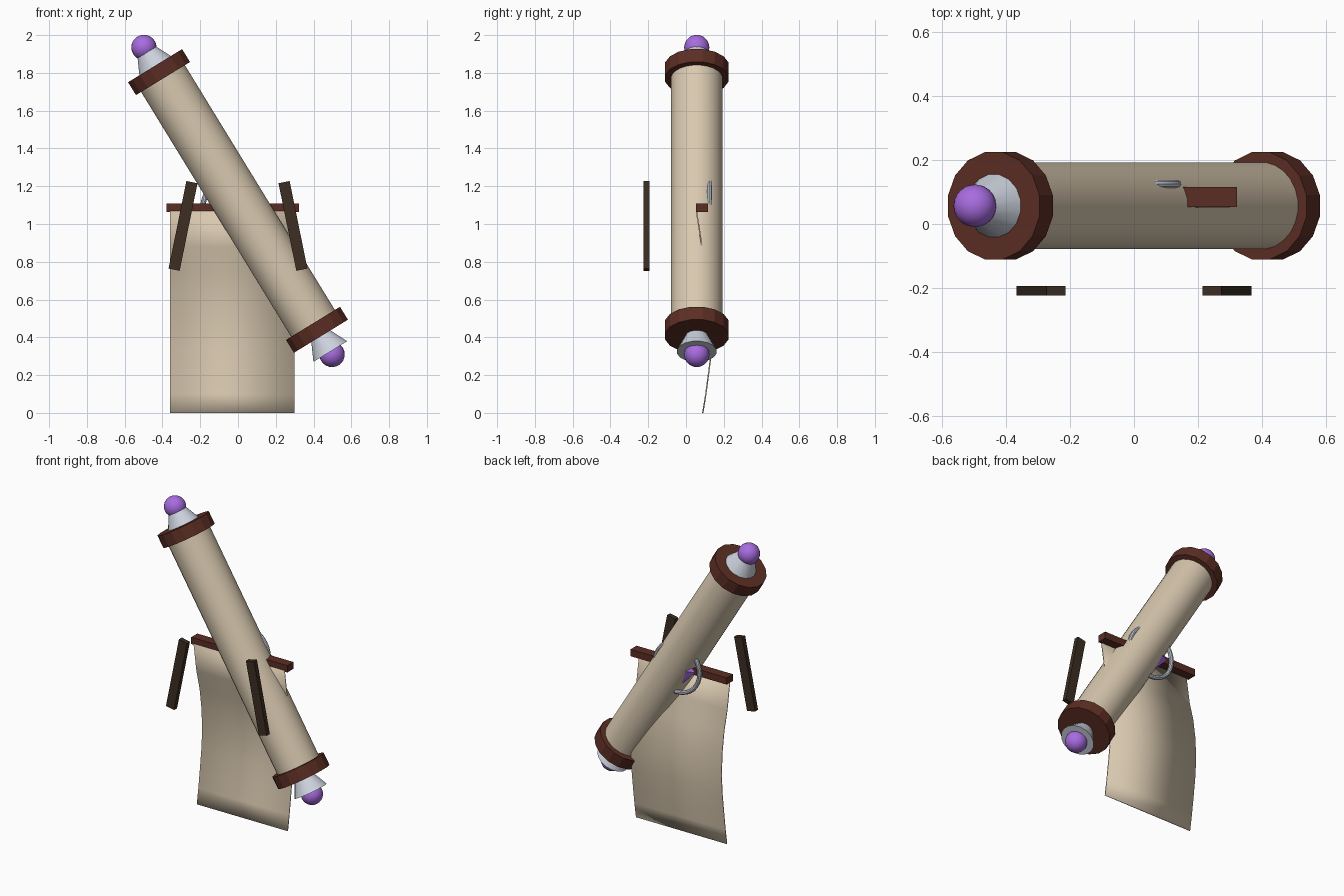
import bpy, bmesh
from math import radians, pi
from mathutils import Matrix, Vector

cube = bpy.data.objects.get("Cube")
if cube:
    bpy.data.objects.remove(cube, do_unlink=True)


def material(name, rgb):
    m = bpy.data.materials.new(name)
    m.use_nodes = True
    col = (*rgb, 1)
    m.diffuse_color = col
    m.node_tree.nodes["Principled BSDF"].inputs["Base Color"].default_value = col
    return m


parchment = material("parchment", (0.69, 0.58, 0.43))
red_wood = material("red_brown_wood", (0.105, 0.027, 0.017))
dark_wood = material("dark_wood", (0.045, 0.027, 0.016))
silver = material("silver", (0.60, 0.64, 0.72))
purple = material("purple_gem", (0.39, 0.15, 0.74))

# Frame of the tilted scroll: local z runs along the roller
SCROLL = Matrix.Translation((0, 0.057, 1.122)) @ Matrix.Rotation(radians(-31.5), 4, 'Y')


def finish(name, mat, smooth):
    ob = bpy.context.object
    ob.name = name
    ob.data.materials.append(mat)
    if smooth:
        bpy.ops.object.shade_smooth_by_angle(angle=radians(35))
    return ob


def frustum(name, low, high, r_low, r_high, sides, mat, smooth=True):
    bpy.ops.mesh.primitive_cone_add(vertices=sides, radius1=r_low, radius2=r_high, depth=high - low)
    ob = finish(name, mat, smooth)
    ob.matrix_world = SCROLL @ Matrix.Translation((0, 0, (low + high) / 2)) @ Matrix.Rotation(pi / sides, 4, 'Z')
    return ob


def box(name, centre, size, tilt, mat):
    bpy.ops.mesh.primitive_cube_add(size=1)
    ob = finish(name, mat, False)
    ob.data.transform(Matrix.Diagonal((*size, 1)))
    ob.matrix_world = Matrix.Translation(centre) @ Matrix.Rotation(tilt, 4, 'Y')
    return ob


# Rolled parchment
frustum("scroll_roll", -0.80, 0.80, 0.137, 0.137, 24, parchment)

# Collars, finials and knobs at both ends
for end, t in (("top", 1), ("bottom", -1)):
    mid = 0.80 * t
    frustum(end + "_collar", mid - 0.04, mid + 0.04, 0.171, 0.171, 16, red_wood, False)
    mid = 0.88 * t
    frustum(end + "_finial", mid - 0.055, mid + 0.055, 0.107, 0.053, 16, silver)
    bpy.ops.mesh.primitive_uv_sphere_add(segments=20, ring_count=12, radius=0.067)
    finish(end + "_knob", purple, True).matrix_world = SCROLL @ Matrix.Translation((0, 0, 0.953 * t))

# Bar holding the hanging sheet
box("hanging_bar", (-0.028, 0.085, 1.085), (0.70, 0.063, 0.045), 0, red_wood)

# Hanging sheet: a curved profile extruded sideways
profile = [(0.055, 1.07), (0.085, 0.88), (0.118, 0.75), (0.137, 0.62),
           (0.145, 0.47), (0.136, 0.34), (0.121, 0.22), (0.105, 0.10), (0.089, 0)]
bm = bmesh.new()
columns = [[bm.verts.new((x, y, z)) for y, z in profile] for x in (-0.36, 0.30)]
for i in range(len(profile) - 1):
    a, b = columns
    bm.faces.new((a[i], a[i + 1], b[i + 1], b[i]))
mesh = bpy.data.meshes.new("hanging_sheet")
bm.to_mesh(mesh)
bm.free()
sheet = bpy.data.objects.new("hanging_sheet", mesh)
bpy.context.collection.objects.link(sheet)
bpy.ops.object.select_all(action='DESELECT')
sheet.select_set(True)
bpy.context.view_layer.objects.active = sheet
finish("hanging_sheet", parchment, True)
thick = sheet.modifiers.new("thickness", 'SOLIDIFY')
thick.thickness = 0.007
thick.offset = 0

# Emblem behind the bar: silver ring around a faceted gem
emblem = Vector((-0.025, 0.125, 1.085))
bpy.ops.mesh.primitive_torus_add(major_radius=0.161, minor_radius=0.014,
                                 major_segments=32, minor_segments=10)
finish("emblem_ring", silver, True).matrix_world = Matrix.Translation(emblem) @ Matrix.Rotation(pi / 2, 4, 'X')

gem_mesh = bpy.data.meshes.new("emblem_gem")
bm = bmesh.new()
for sign in (1, -1):
    bmesh.ops.create_cone(bm, segments=4, radius1=0.13, radius2=0, depth=0.05,
                          matrix=Matrix.Rotation(-sign * pi / 2, 4, 'X') @ Matrix.Translation((0, 0, 0.025)))
bmesh.ops.remove_doubles(bm, verts=bm.verts, dist=0.001)
bm.to_mesh(gem_mesh)
bm.free()
gem = bpy.data.objects.new("emblem_gem", gem_mesh)
gem.location = emblem
gem_mesh.materials.append(purple)
bpy.context.collection.objects.link(gem)

# Pair of leaning slats in front
for side, s in (("left", 1), ("right", -1)):
    box(side + "_slat", (0.291 * s, -0.209, 0.99), (0.06, 0.031, 0.473), radians(-11.5 * s), dark_wood)
